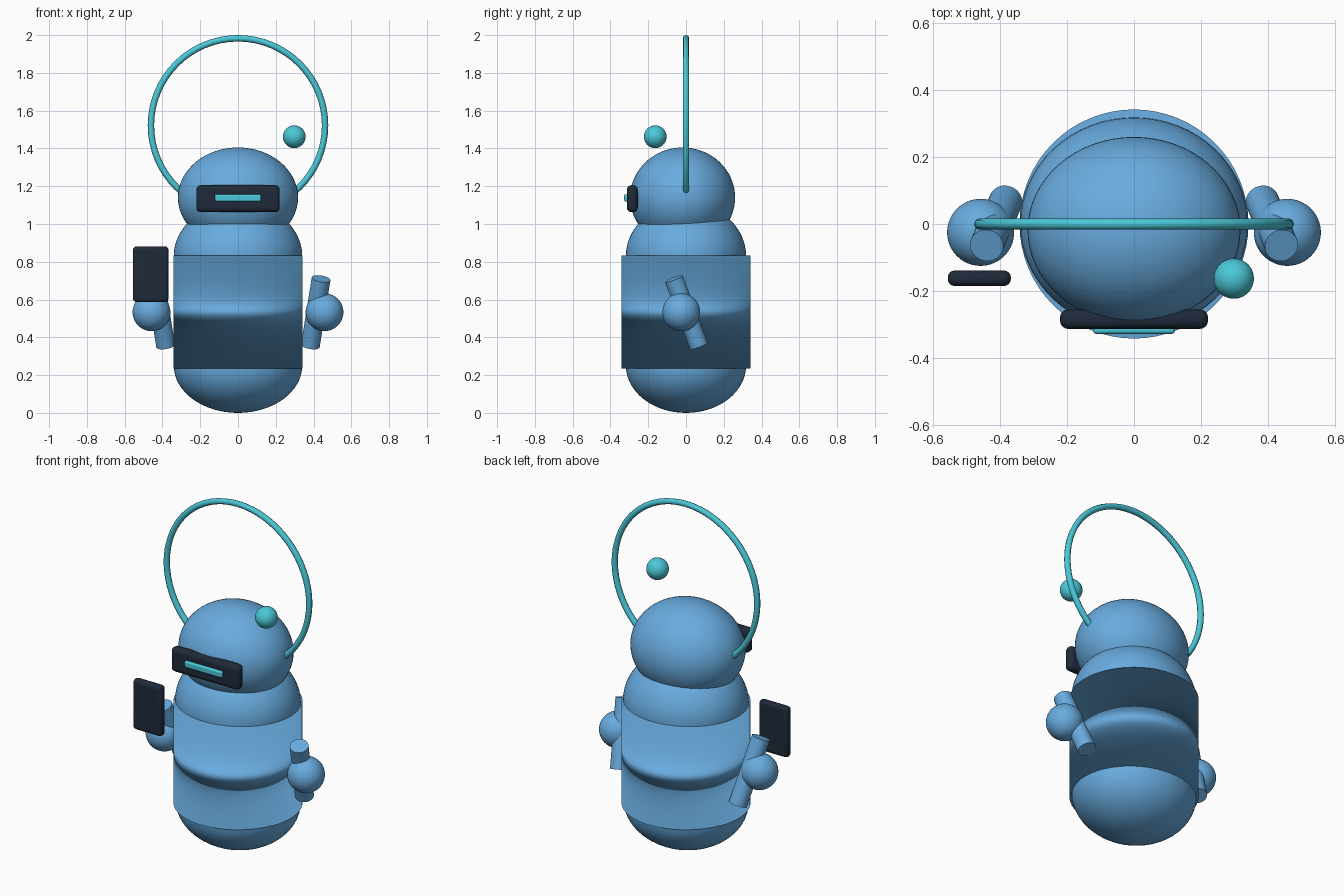
import bpy, math
from mathutils import Vector

if "Cube" in bpy.data.objects:
    bpy.data.objects.remove(bpy.data.objects["Cube"])


def material(name, rgb):
    m = bpy.data.materials.new(name)
    m.diffuse_color = (*rgb, 1)
    m.use_nodes = True
    m.node_tree.nodes["Principled BSDF"].inputs["Base Color"].default_value = m.diffuse_color
    return m


BLUE = material("sky_blue", (0.14, 0.41, 0.74))
TEAL = material("bright_teal", (0.07, 0.58, 0.69))
DARK = material("dark_navy", (0.014, 0.023, 0.042))


def finish(name, mat, angle=40):
    ob = bpy.context.object
    ob.name = name
    ob.data.materials.append(mat)
    bpy.ops.object.shade_smooth_by_angle(angle=math.radians(angle))
    return ob


def ellipsoid(name, loc, radii, mat):
    bpy.ops.mesh.primitive_uv_sphere_add(segments=64, ring_count=32, location=loc)
    bpy.context.object.scale = radii
    bpy.ops.object.transform_apply(location=False, rotation=False, scale=True)
    return finish(name, mat)


def rounded_box(name, loc, size, bevel, mat):
    bpy.ops.mesh.primitive_cube_add(size=1, location=loc)
    bpy.context.object.scale = size
    bpy.ops.object.transform_apply(location=False, rotation=False, scale=True)
    ob = finish(name, mat)
    mod = ob.modifiers.new("rounded_edges", 'BEVEL')
    mod.width = bevel
    mod.segments = 4
    bpy.ops.object.modifier_apply(modifier=mod.name)
    bpy.ops.object.shade_smooth_by_angle(angle=math.radians(40))
    return ob


def rod(name, a, b, radius, mat):
    a, b = Vector(a), Vector(b)
    bpy.ops.mesh.primitive_cylinder_add(
        vertices=32, radius=radius, depth=(b - a).length, location=(a + b) / 2,
        rotation=(b - a).to_track_quat('Z', 'Y').to_euler())
    return finish(name, mat)


# Body: straight drum with a dome at each end
bpy.ops.mesh.primitive_cylinder_add(vertices=64, radius=0.342, depth=0.596,
                                    location=(0, 0, 0.534))
drum = finish("body_drum", BLUE, 180)
soft = drum.modifiers.new("soft_rims", 'WEIGHTED_NORMAL')
soft.mode = 'FACE_AREA'
soft.keep_sharp = False
ellipsoid("body_base", (0, 0, 0.25), (0.34, 0.318, 0.25), BLUE)
ellipsoid("shoulders", (0, 0, 0.832), (0.34, 0.318, 0.28), BLUE)

# Head with visor and glowing strip
ellipsoid("head", (0, -0.018, 1.14), (0.318, 0.278, 0.265), BLUE)
rounded_box("visor", (0, -0.284, 1.134), (0.442, 0.058, 0.143), 0.024, DARK)
rounded_box("visor_strip", (0, -0.314, 1.138), (0.244, 0.028, 0.038), 0.009, TEAL)

# Arms and round hands on both sides
for side, s in (("left", -1), ("right", 1)):
    rod(side + "_arm", (s * 0.44, -0.064, 0.71), (s * 0.383, 0.068, 0.355), 0.05, BLUE)
    ellipsoid(side + "_hand", (s * 0.458, -0.025, 0.533), (0.1, 0.1, 0.1), BLUE)

# Tablet held over one hand
rounded_box("tablet", (-0.462, -0.162, 0.734), (0.188, 0.046, 0.296), 0.02, DARK)

# Large ring behind the head, and a floating ball
bpy.ops.mesh.primitive_torus_add(major_radius=0.461, minor_radius=0.017,
                                 major_segments=64, minor_segments=8,
                                 location=(0, 0, 1.522),
                                 rotation=(math.pi / 2, 0, 0))
finish("ring", TEAL, 60)
ellipsoid("floating_ball", (0.298, -0.163, 1.462), (0.06, 0.06, 0.06), TEAL)
